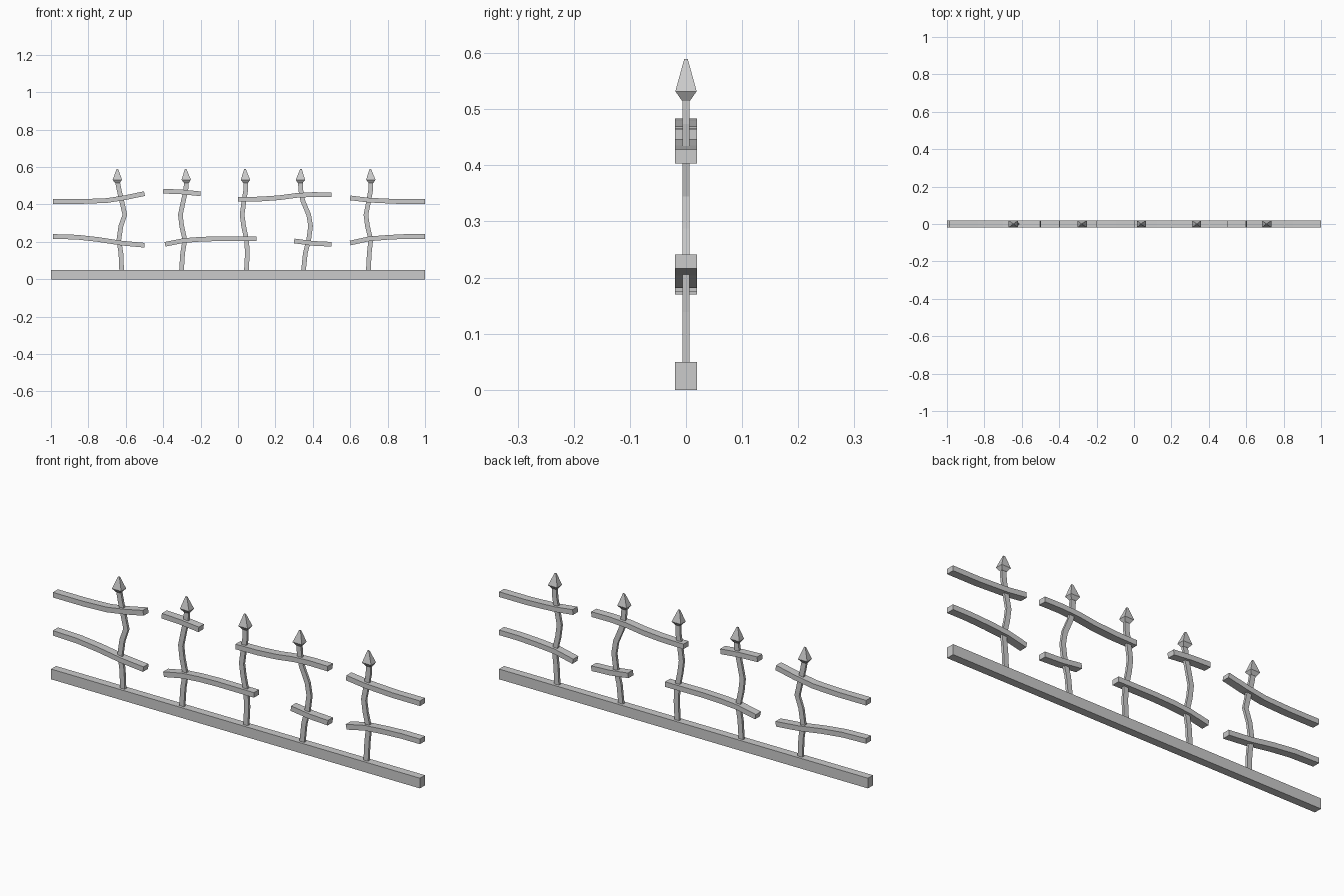
import bpy, bmesh
from mathutils import Vector


def loft(name, rings):
    """Join a row of four-cornered rings into a closed, flat-faced solid."""
    bm = bmesh.new()
    vr = [[bm.verts.new(p) for p in ring] for ring in rings]
    for a, b in zip(vr, vr[1:]):
        for i in range(4):
            j = (i + 1) % 4
            bm.faces.new((a[i], a[j], b[j], b[i]))
    bm.faces.new(vr[0])
    bm.faces.new(vr[-1])
    bmesh.ops.recalc_face_normals(bm, faces=bm.faces)
    me = bpy.data.meshes.new(name)
    bm.to_mesh(me)
    bm.free()
    ob = bpy.data.objects.new(name, me)
    bpy.context.collection.objects.link(ob)
    return ob


def bar(name, path, half, depth):
    """Sweep a rectangle along an x/z path; depth is the half size in y."""
    pts = [Vector((x, 0, z)) for x, z in path]
    rings = []
    for i, p in enumerate(pts):
        t = (pts[min(i + 1, len(pts) - 1)] - pts[max(i - 1, 0)]).normalized()
        n = Vector((-t.z, 0, t.x)) * half
        y = Vector((0, depth, 0))
        rings.append([p - n - y, p + n - y, p + n + y, p - n + y])
    return loft(name, rings)


def finial(name, x, lean):
    """Four-sided spear point."""
    rings = []
    for z, hx, hy in ((0.515, 0.013, 0.007), (0.532, 0.025, 0.019), (0.59, 0.004, 0.003)):
        c = x + lean * (z - 0.515)
        rings.append([(c - hx, -hy, z), (c + hx, -hy, z), (c + hx, hy, z), (c - hx, hy, z)])
    return loft(name, rings)


# ground beam
bar("base_beam", [(-1, 0.025), (1, 0.025)], 0.025, 0.0195)

# broken, warped rails
rails = [
    [(-0.99, 0.416), (-0.83, 0.416), (-0.7, 0.421), (-0.6, 0.437), (-0.5, 0.458)],
    [(-0.99, 0.229), (-0.86, 0.225), (-0.75, 0.213), (-0.62, 0.193), (-0.5, 0.182)],
    [(-0.4, 0.471), (-0.3, 0.467), (-0.2, 0.457)],
    [(-0.39, 0.187), (-0.29, 0.207), (-0.2, 0.214), (-0.1, 0.217), (0.1, 0.216)],
    [(0.0, 0.427), (0.12, 0.429), (0.22, 0.436), (0.31, 0.448), (0.4, 0.453), (0.5, 0.452)],
    [(0.3, 0.205), (0.4, 0.192), (0.5, 0.187)],
    [(0.6, 0.435), (0.7, 0.423), (0.85, 0.416), (1, 0.416)],
    [(0.6, 0.194), (0.7, 0.216), (0.8, 0.224), (0.9, 0.229), (1, 0.229)],
]
for i, path in enumerate(rails):
    bar(f"rail_{i + 1}", path, 0.0125, 0.0195)

# bent posts: x at each shared height, plus the lean of the spear point
heights = (0.045, 0.14, 0.21, 0.285, 0.345, 0.42, 0.475, 0.525)
posts = [
    ((-0.622, -0.626, -0.637, -0.626, -0.605, -0.622, -0.635, -0.645), 0.0),
    ((-0.302, -0.296, -0.284, -0.301, -0.308, -0.292, -0.279, -0.276), -0.05),
    ((0.045, 0.050, 0.046, 0.030, 0.022, 0.032, 0.041, 0.041), -0.05),
    ((0.350, 0.360, 0.378, 0.388, 0.378, 0.346, 0.336, 0.333), 0.05),
    ((0.697, 0.702, 0.710, 0.692, 0.684, 0.699, 0.709, 0.711), -0.05),
]
for i, (xs, lean) in enumerate(posts):
    bar(f"post_{i + 1}", list(zip(xs, heights)), 0.0125, 0.0063)
    finial(f"spear_point_{i + 1}", xs[-1], lean)
